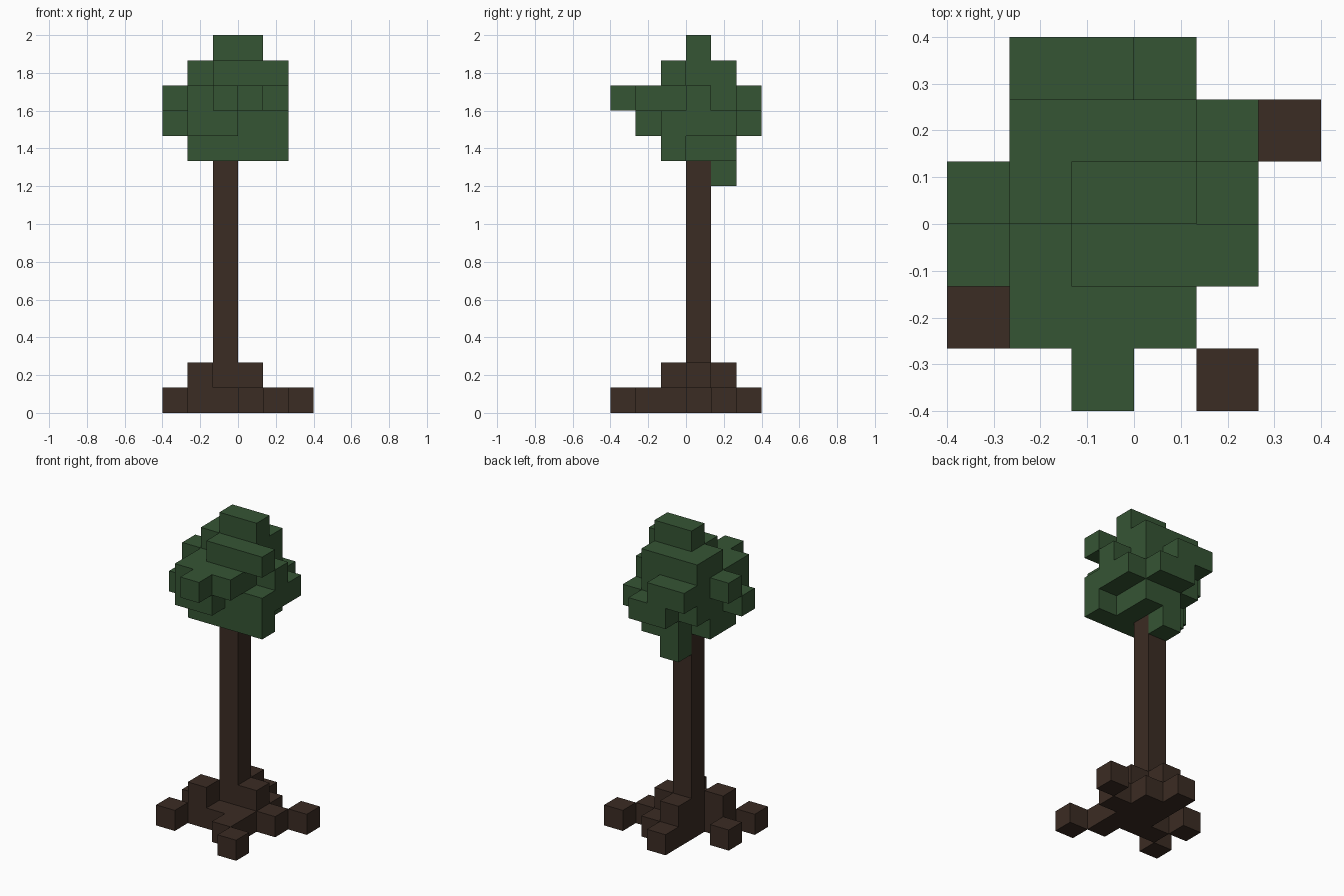
import bpy, bmesh, math
from mathutils import Vector

if "Cube" in bpy.data.objects:
    bpy.data.objects.remove(bpy.data.objects["Cube"], do_unlink=True)

CELL = 2 / 15
ORIGIN = Vector((-3, -3, 0))


def material(name, colour):
    m = bpy.data.materials.new(name)
    m.use_nodes = True
    m.diffuse_color = (*colour, 1)
    m.node_tree.nodes["Principled BSDF"].inputs["Base Color"].default_value = (*colour, 1)
    return m


bark = material("bark brown", (0.044, 0.025, 0.017))
leaf = material("leaf green", (0.036, 0.089, 0.034))


def layer(height, *rows):
    """Cells of one level; rows run back to front, '#' marks a block."""
    return {(x, len(rows) - 1 - r, height)
            for r, row in enumerate(rows) for x, c in enumerate(row) if c == "#"}


# Trunk: a single column of blocks
trunk = {(2, 3, z) for z in range(10)}

# Roots: spreading ground level and three raised stubs
roots = layer(0, "..#...",
                 "..##.#",
                 "#.###.",
                 ".###..",
                 "#..#..",
                 "....#.")
roots |= layer(1, "......",
                  "..#...",
                  "...#..",
                  ".#....",
                  "......",
                  "......")
roots -= trunk

# Canopy: hanging block, then five levels up to the crown
canopy = {(2, 4, 9)}
canopy |= layer(10, "......",
                    "..##..",
                    ".###..",
                    ".####.",
                    "......",
                    "......")
canopy |= layer(11, "..##..",
                    ".####.",
                    ".####.",
                    "#####.",
                    ".##...",
                    "......")
canopy |= layer(12, ".##...",
                    ".###..",
                    "#####.",
                    ".###..",
                    ".###..",
                    "..#...")
canopy |= layer(13, "......",
                    ".###..",
                    ".###..",
                    "..###.",
                    "......",
                    "......")
canopy |= layer(14, "......",
                    "......",
                    "..##..",
                    "......",
                    "......",
                    "......")

solid = trunk | roots | canopy
AXES = [Vector((1, 0, 0)), Vector((0, 1, 0)), Vector((0, 0, 1))]


def build(name, cells, mat):
    """Outer skin of a group of blocks, with flat areas merged."""
    bm = bmesh.new()
    for cell in sorted(cells):
        centre = Vector(cell) + Vector((0.5, 0.5, 0.5))
        for a in range(3):
            for side in (-1, 1):
                n = AXES[a] * side
                if tuple(int(v) for v in Vector(cell) + n) in solid:
                    continue
                u, v = AXES[(a + 1) % 3] / 2, AXES[(a + 2) % 3] / 2 * side
                mid = centre + n / 2
                corners = (mid - u - v, mid + u - v, mid + u + v, mid - u + v)
                bm.faces.new([bm.verts.new((p + ORIGIN) * CELL) for p in corners])
    bmesh.ops.remove_doubles(bm, verts=bm.verts, dist=CELL / 100)
    bmesh.ops.dissolve_limit(bm, angle_limit=math.radians(1),
                             verts=bm.verts, edges=bm.edges)
    mesh = bpy.data.meshes.new(name)
    bm.to_mesh(mesh)
    bm.free()
    mesh.materials.append(mat)
    bpy.context.collection.objects.link(bpy.data.objects.new(name, mesh))


build("trunk", trunk, bark)
build("roots", roots, bark)
build("canopy", canopy, leaf)
